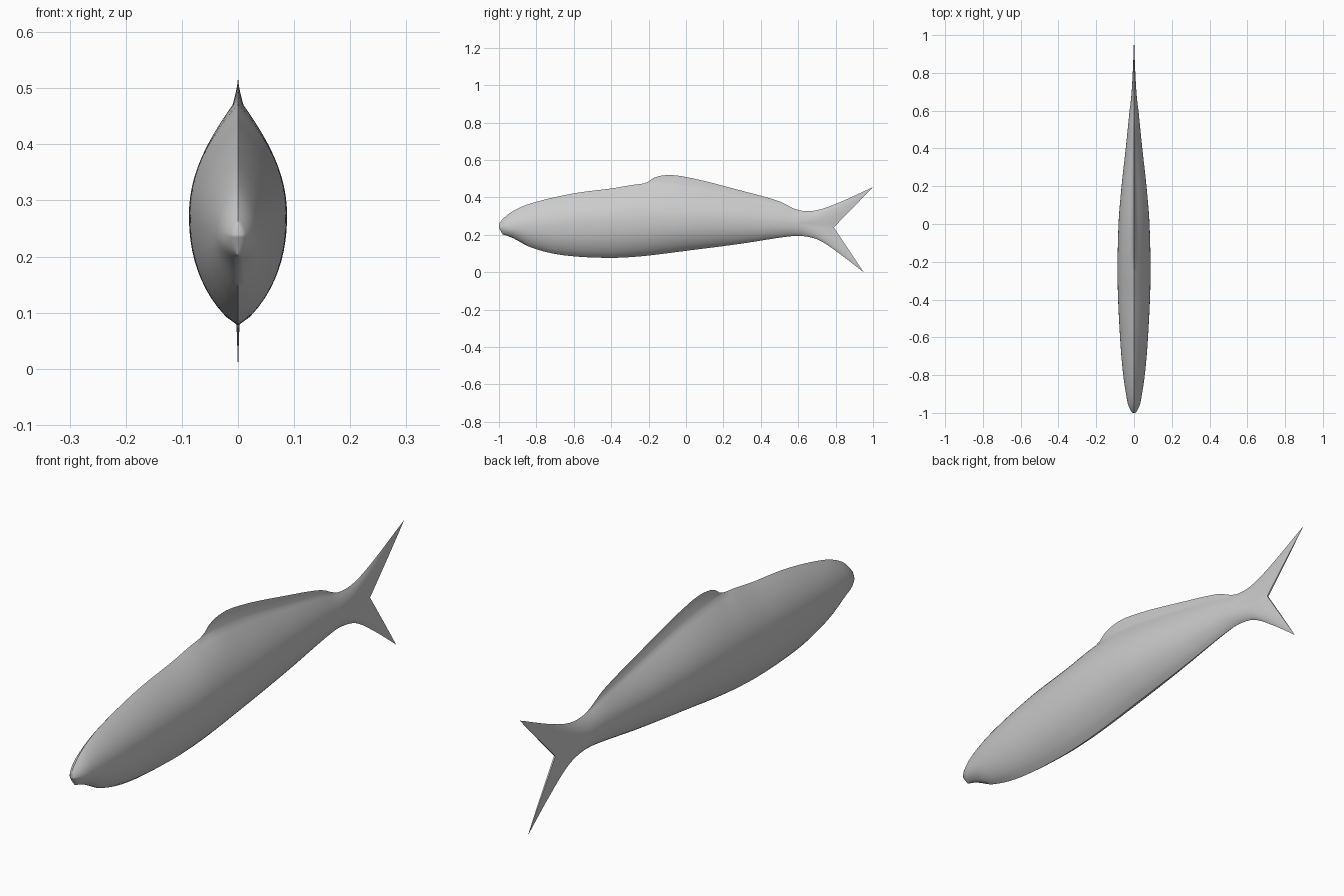
import bpy, bmesh

old = bpy.data.objects.get("Cube")
if old:
    bpy.data.objects.remove(old, do_unlink=True)

# Profiles along the length: (position, value)
BACK = [(-1, .26), (-.976, .288), (-.93, .325), (-.83, .368), (-.61, .42), (-.4, .448),
        (-.22, .473), (0, .457), (.29, .402), (.5, .358), (.6, .331), (.69, .33), (.8, .365), (1, .455)]
BELLY = [(-1, .208), (-.93, .185), (-.83, .133), (-.67, .093), (-.43, .077), (-.245, .085),
         (.02, .117), (.29, .152), (.555, .192), (.635, .192), (.715, .17), (.82, .10), (.95, 0)]
WIDEST = [(-1, .237), (-.8, .25), (-.4, .27), (0, .28), (.3, .273), (.6, .26), (.8, .25), (1, .24)]
WIDTH = [(-1, .008), (-.985, .019), (-.95, .033), (-.8, .057), (-.6, .074), (-.3, .087),
         (0, .082), (.2, .066), (.4, .044), (.6, .024), (.7, .017), (.8, .012), (.9, .008), (1, .003)]
FIN = [(-1, 0), (-.25, 0), (-.21, .006), (-.165, .036), (-.08, .053), (.02, .051),
       (.29, .036), (.5, .021), (.57, .006), (.62, 0), (1, 0)]


def curve(pts, s):
    """Smooth interpolation through the points."""
    n = len(pts)
    i = 0
    while i < n - 2 and s > pts[i + 1][0]:
        i += 1
    (a, p), (b, q) = pts[i], pts[i + 1]

    def slope(k):
        j, m = max(k - 1, 0), min(k + 1, n - 1)
        return (pts[m][1] - pts[j][1]) / (pts[m][0] - pts[j][0])
    h = b - a
    t = (s - a) / h
    u = 1 - t
    return (p * u * u * (1 + 2 * t) + q * t * t * (3 - 2 * t)
            + h * t * u * (slope(i) * u - slope(i + 1) * t))


SIDE = 12    # steps from widest line to back or belly
RIDGE = 5    # steps up the dorsal fin


def section(s, flat=False):
    """Right-hand half of one cross-section, belly to fin top."""
    tail = max(s - .6, 0)
    y_top = s
    y_mid = s - tail * .525
    y_low = s - tail * .125 + max(-.95 - s, 0) * .4
    top, low = curve(BACK, y_top), curve(BELLY, y_low)
    mid, w = curve(WIDEST, s), curve(WIDTH, s)
    fin = max(curve(FIN, s), 0)
    root = fin * .2
    pts = []
    for k in range(-SIDE, SIDE + 1):
        t = k / SIDE
        a = abs(t)
        if t < 0:
            x, y, z = w * (1 - a ** 2.3) ** .8, y_mid + (y_low - y_mid) * a, mid + (low - mid) * a
        else:
            x, y, z = w * (1 - a ** 2) + root * a ** 4, y_mid + (y_top - y_mid) * a, mid + (top - mid) * a
        pts.append((x, y, z))
    for k in range(1, RIDGE + 1):
        r = k / RIDGE
        pts.append((root * (1 - r) ** 1.5, y_top, top + fin * r))
    return [(0 if flat else x, y, z) for x, y, z in pts]


# Fish: body, dorsal fin and forked tail as one skin
stations = [-1, -.993, -.985, -.97] + [-.95 + k * .025 for k in range(78)] + [1]
rows = [section(-1, True)] + [section(s) for s in stations] + [section(1, True)]
bm = bmesh.new()
grid = [[bm.verts.new(p) for p in row] for row in rows]
for r0, r1 in zip(grid, grid[1:]):
    for j in range(len(r0) - 1):
        bm.faces.new((r0[j], r1[j], r1[j + 1], r0[j + 1]))
half = bm.verts[:] + bm.edges[:] + bm.faces[:]
bmesh.ops.mirror(bm, geom=half, axis='X', merge_dist=.00005)
bmesh.ops.remove_doubles(bm, verts=bm.verts[:], dist=.0001)
bmesh.ops.dissolve_degenerate(bm, edges=bm.edges[:], dist=.0001)
bmesh.ops.recalc_face_normals(bm, faces=bm.faces[:])
mesh = bpy.data.meshes.new("fish_body")
bm.to_mesh(mesh)
bm.free()
fish = bpy.data.objects.new("fish_body", mesh)
bpy.context.collection.objects.link(fish)

# Plain grey skin
grey = bpy.data.materials.new("grey_skin")
grey.use_nodes = True
colour = (.6, .6, .6, 1)
grey.diffuse_color = colour
grey.node_tree.nodes["Principled BSDF"].inputs["Base Color"].default_value = colour
mesh.materials.append(grey)

bpy.context.view_layer.objects.active = fish
fish.select_set(True)
bpy.ops.object.shade_smooth_by_angle(angle=1.0)
